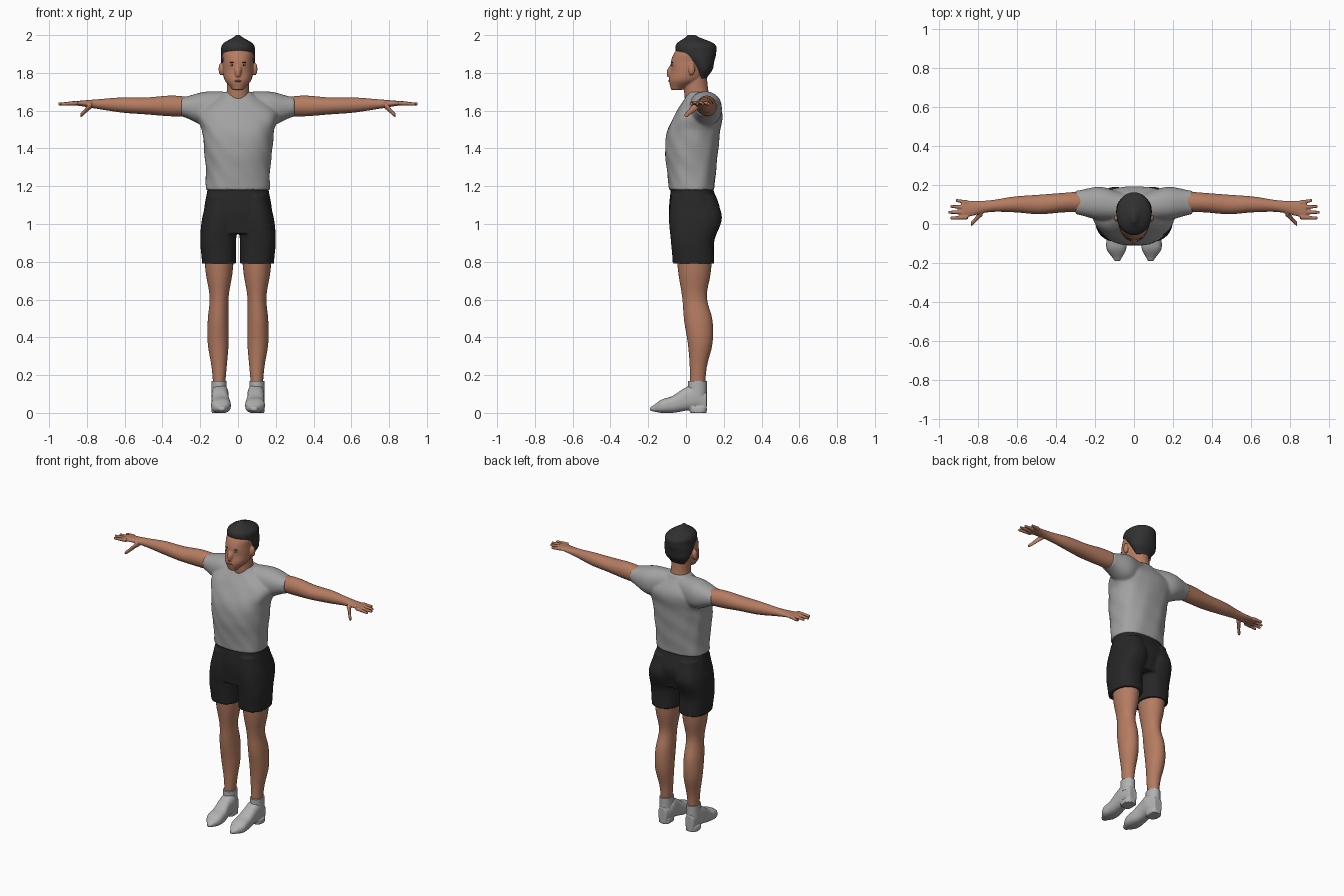
import bpy, bmesh, math
from mathutils import Matrix, Vector

default_cube = bpy.data.objects.get("Cube")
if default_cube:
    bpy.data.objects.remove(default_cube, do_unlink=True)


def material(name, red, green, blue):
    mat = bpy.data.materials.new(name)
    mat.use_nodes = True
    mat.diffuse_color = (red, green, blue, 1)
    mat.node_tree.nodes["Principled BSDF"].inputs["Base Color"].default_value = mat.diffuse_color
    return mat


skin = material("skin", .46, .2, .12)
lip_red = material("lip red", .36, .13, .09)
dark_hair = material("dark hair", .03, .03, .03)
shirt_grey = material("shirt grey", .36, .36, .36)
shorts_black = material("shorts black", .02, .02, .02)
shoe_grey = material("shoe grey", .44, .44, .44)
eye_white = material("eye white", .5, .42, .38)


def value_at(keys, t):
    """Smooth curve through evenly spaced keys, or a constant."""
    if not isinstance(keys, list):
        return keys
    last = len(keys) - 1
    index = min(int(t * last), last - 1)
    f = t * last - index
    before, start = keys[max(index - 1, 0)], keys[index]
    end, after = keys[index + 1], keys[min(index + 2, last)]
    slope_in, slope_out = (end - before) / 2, (after - start) / 2
    ease = f * f * (3 - 2 * f)
    return (start + (end - start) * ease
            + slope_in * f * (1 - f) ** 2 - slope_out * f * f * (1 - f))


def both_sides(half_widths):
    """Limits of a part centred on the middle plane."""
    return [-w for w in half_widths], half_widths


def loft(bm, axis, start, end, first, second, power=2, mirror=False, folds=0, sides=32, steps=24):
    """Rounded sections along an axis; first and second hold (low, high) limits across it."""
    for side in ((1, -1) if mirror else (1,)):
        rings = []
        for step in range(steps + 1):
            t = step / steps
            along = start + (end - start) * t
            low_a, high_a, low_b, high_b = [value_at(keys, t) for keys in (*first, *second)]
            ring = []
            for k in range(sides):
                angle = math.tau * k / sides
                c, s = math.cos(angle), math.sin(angle)
                swell = 1 + folds * math.sin(7 * angle + 9 * t) * math.sin(16 * t + 3 * c)
                a = math.copysign(abs(c) ** (2 / power), c) * swell
                b = math.copysign(abs(s) ** (2 / power), s) * swell
                a = (low_a + high_a + a * (high_a - low_a)) / 2
                b = (low_b + high_b + b * (high_b - low_b)) / 2
                x, y, z = {"x": (along, a, b), "y": (a, along, b), "z": (a, b, along)}[axis]
                ring.append(bm.verts.new((side * x, y, z)))
            rings.append(ring)
        for lower, upper in zip(rings, rings[1:]):
            for k in range(sides):
                bm.faces.new((lower[k], lower[k - 1], upper[k - 1], upper[k]))
        bm.faces.new(rings[0])
        bm.faces.new(reversed(rings[-1]))


def digit(bm, root, tip, root_radius, tip_radius):
    """Tapered, mirrored finger from root to tip."""
    limits = []
    for i in (1, 2):
        limits.append(([root[i] - root_radius, tip[i] - tip_radius],
                       [root[i] + root_radius, tip[i] + tip_radius]))
    loft(bm, "x", root[0], tip[0], *limits, mirror=True, sides=12, steps=6)


def ball(bm, centre, size, mirror=True):
    for side in ((1, -1) if mirror else (1,)):
        place = Vector((side * centre[0], centre[1], centre[2]))
        bmesh.ops.create_uvsphere(bm, u_segments=16, v_segments=10, radius=1,
                                  matrix=Matrix.Translation(place) @ Matrix.Diagonal((*size, 1)))


def finish(bm, name, mat, voxel=0):
    """Make the object; a voxel size fuses overlapping pieces into one surface."""
    bmesh.ops.recalc_face_normals(bm, faces=bm.faces[:])
    mesh = bpy.data.meshes.new(name)
    bm.to_mesh(mesh)
    bm.free()
    mesh.materials.append(mat)
    obj = bpy.data.objects.new(name, mesh)
    bpy.context.collection.objects.link(obj)
    if voxel:
        fuse = obj.modifiers.new("fuse", 'REMESH')
        fuse.mode = 'VOXEL'
        fuse.voxel_size = voxel
        fuse.use_smooth_shade = True
        obj.modifiers.new("soften", 'SMOOTH').iterations = 2
    bpy.ops.object.select_all(action='DESELECT')
    obj.select_set(True)
    bpy.context.view_layer.objects.active = obj
    bpy.ops.object.shade_smooth_by_angle(angle=math.radians(50))


# Head, neck, nose and ears fused
bm = bmesh.new()
loft(bm, "z", 1.71, 1.96, both_sides([.03, .07, .08, .08, .08, .05]),
     ([-.08, -.09, -.08, -.08, -.06, -.02], [-.02, .08, .11, .13, .13, .11]), power=2.1)
loft(bm, "z", 1.6, 1.8, both_sides([.08, .06, .06]), ([0, -.01, -.01], [.15, .12, .11]))
loft(bm, "z", 1.78, 1.85, both_sides([.015, .02, .01]), ([-.1, -.1, -.08], -.05))
ball(bm, (.09, .03, 1.82), (.013, .018, .034))
finish(bm, "head", skin, voxel=.005)

# Short hair cap, low at the back and high over the brow
bm = bmesh.new()
loft(bm, "z", 1.77, 2, both_sides([.05, .08, .09, .09, .08, .01]),
     ([.06, .04, 0, -.05, -.05, .01], [.11, .14, .15, .16, .15, .05]), power=2.1)
finish(bm, "hair", dark_hair)

# Small features of the face
for name, mat, centre, size, paired in (
        ("eyes", eye_white, (.03, -.071, 1.84), (.012, .006, .005), True),
        ("pupils", dark_hair, (.03, -.076, 1.84), (.004, .003, .004), True),
        ("eyebrows", dark_hair, (.03, -.073, 1.855), (.017, .005, .002), True),
        ("lips", lip_red, (0, -.088, 1.757), (.02, .006, .005), False)):
    bm = bmesh.new()
    ball(bm, centre, size, paired)
    finish(bm, name, mat)

# T-shirt: creased torso with shoulders and sleeves
bm = bmesh.new()
loft(bm, "z", 1.18, 1.7, both_sides([.17, .17, .18, .19, .21, .07]),
     ([-.09, -.1, -.11, -.1, -.05, .01], [.15, .16, .17, .18, .19, .13]),
     power=2.4, folds=.015, sides=64, steps=40)
loft(bm, "x", .05, .3, ([.02, .02, .05], [.16, .19, .17]),
     ([1.53, 1.52, 1.57], [1.7, 1.7, 1.67]), power=2.2, mirror=True)
finish(bm, "shirt", shirt_grey, voxel=.008)

# Arms with palms, fingers and thumbs
bm = bmesh.new()
loft(bm, "x", .22, .88, ([.06, .06, .05, .06, .06, .03], [.17, .16, .15, .14, .12, .12]),
     ([1.57, 1.57, 1.58, 1.59, 1.61, 1.63], [1.67, 1.68, 1.67, 1.67, 1.66, 1.65]), mirror=True)
for i, reach in enumerate((.91, .94, .95, .94)):
    digit(bm, (.85, .11 - .025 * i, 1.64), (reach, .12 - .03 * i, 1.635), .012, .008)
digit(bm, (.775, .06, 1.63), (.835, 0, 1.575), .02, .012)
finish(bm, "arms_and_hands", skin, voxel=.0045)

# Shorts: hips and two wide legs
bm = bmesh.new()
loft(bm, "z", .95, 1.2, both_sides([.18, .18, .16]),
     ([-.08, -.09, -.08], [.15, .18, .14]), power=2.4)
loft(bm, "z", .79, 1.15, ([.01, .01, 0, .01], [.19, .2, .19, .16]),
     ([-.07, -.08, -.09, -.08], [.15, .15, .19, .16]), power=2.4, mirror=True)
finish(bm, "shorts", shorts_black, voxel=.007)

# Bare legs with knees and calves
bm = bmesh.new()
loft(bm, "z", .12, .86, ([.07, .06, .05, .05, .05, .03, .02], [.13, .14, .16, .16, .15, .17, .18]),
     ([.02, .02, .01, -.01, -.02, -.04, -.05], [.1, .11, .14, .14, .11, .13, .14]), mirror=True)
finish(bm, "legs", skin)

# Socks
bm = bmesh.new()
loft(bm, "z", .09, .17, (.06, .14), (.01, .11), mirror=True)
finish(bm, "socks", shoe_grey)

# Shoes with a raised arch and a heel block
bm = bmesh.new()
loft(bm, "y", -.19, .11, ([.07, .04, .04, .05, .05, .07], [.1, .14, .14, .14, .14, .13]),
     ([.01, 0, 0, .01, .02, .01], [.03, .07, .09, .13, .15, .11]), power=2.6, mirror=True)
loft(bm, "z", 0, .03, (.06, .14), (.02, .11), power=2.8, mirror=True)
finish(bm, "shoes", shoe_grey, voxel=.006)
